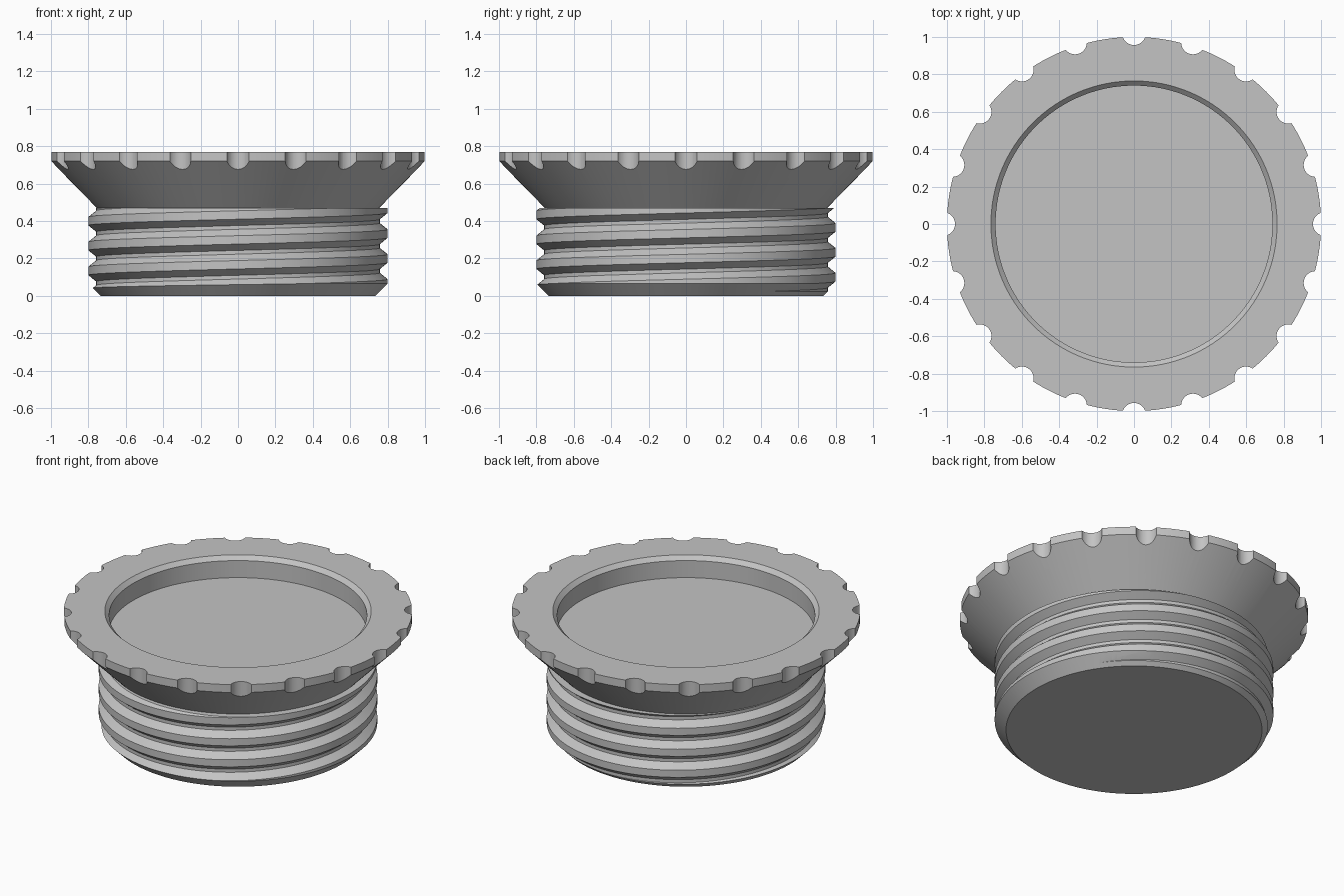
import bpy, bmesh, math
from mathutils import Matrix

cube = bpy.data.objects.get("Cube")
if cube:
    bpy.data.objects.remove(cube, do_unlink=True)

SEGMENTS = 160          # steps around one turn
HEIGHT, SEAT = 0.77, 0.47   # overall height, underside of the flange
ROOT, CREST, PITCH = 0.758, 0.80, 0.133

grey = bpy.data.materials.new("plain_grey")
grey.use_nodes = True
colour = (0.55, 0.55, 0.55, 1)
grey.diffuse_color = colour
grey.node_tree.nodes["Principled BSDF"].inputs["Base Color"].default_value = colour


def to_object(bm, name):
    bmesh.ops.recalc_face_normals(bm, faces=bm.faces)
    mesh = bpy.data.meshes.new(name)
    bm.to_mesh(mesh)
    bm.free()
    obj = bpy.data.objects.new(name, mesh)
    bpy.context.collection.objects.link(obj)
    mesh.materials.append(grey)
    return obj


def lathe(profile, name):
    bm = bmesh.new()
    verts = [bm.verts.new((r, 0, z)) for r, z in profile]
    edges = [bm.edges.new(pair) for pair in zip(verts, verts[1:])]
    bmesh.ops.spin(bm, geom=verts + edges, cent=(0, 0, 0), axis=(0, 0, 1),
                   angle=math.tau, steps=SEGMENTS)
    bmesh.ops.remove_doubles(bm, verts=bm.verts, dist=0.0001)
    return to_object(bm, name)


def apply_boolean(obj, tool, operation):
    tool.hide_render = True
    mod = obj.modifiers.new("cut", 'BOOLEAN')
    mod.operation, mod.solver, mod.object = operation, 'EXACT', tool
    bpy.context.view_layer.update()
    result = obj.evaluated_get(bpy.context.evaluated_depsgraph_get())
    mesh = bpy.data.meshes.new_from_object(result)
    obj.modifiers.clear()
    obj.data = mesh
    bpy.data.objects.remove(tool, do_unlink=True)


def helix(name, turns=7):
    # Each step carries one thread profile; its end meets the start one turn on
    bm = bmesh.new()
    crest, flank = 0.045, 0.034
    shape = [(ROOT, -crest / 2 - flank), (CREST, -crest / 2),
             (CREST, crest / 2), (ROOT, crest / 2 + flank)]
    size = len(shape)
    verts = []
    for step in range(turns * SEGMENTS + 1):
        a = math.tau * step / SEGMENTS
        rise = PITCH * (step / SEGMENTS - 1.5)
        verts += [bm.verts.new((r * math.cos(a), r * math.sin(a), rise + z))
                  for r, z in shape]

    def point(step, j):
        return verts[size * (step + SEGMENTS)] if j == size else verts[size * step + j]

    for s in range((turns - 1) * SEGMENTS):
        for j in range(size):
            bm.faces.new((point(s, j), point(s + 1, j),
                          point(s + 1, j + 1), point(s, j + 1)))
    bmesh.ops.delete(bm, geom=[v for v in bm.verts if not v.link_faces], context='VERTS')
    # Close both ends with fans, well outside the trimmed length
    low, high = bm.verts.new((0, 0, -0.5)), bm.verts.new((0, 0, 1))
    for e in [e for e in bm.edges if e.is_boundary]:
        hub = low if e.verts[0].co.z < SEAT / 2 else high
        bm.faces.new((*e.verts, hub))
    return to_object(bm, name)


# Threaded body: endless thread trimmed by a chamfered envelope
body = helix("threaded_body")
envelope = lathe([(0, 0), (0.735, 0), (0.835, 0.1), (0.835, SEAT), (0, SEAT)], "envelope")
apply_boolean(body, envelope, 'INTERSECT')

# Flange: conical underside, thin rim, recessed top with a chamfered lip
flange = lathe([(0, SEAT), (0.755, SEAT), (1, 0.72), (1, HEIGHT), (0.765, HEIGHT),
                (0.74, 0.745), (0.74, 0.637), (0, 0.637)], "flange")

# Grip notches around the rim
bm = bmesh.new()
for i in range(20):
    place = Matrix.Rotation(math.tau * i / 20, 4, 'Z') @ Matrix.Translation((1.02, 0, 0.75))
    bmesh.ops.create_cone(bm, cap_ends=True, segments=40, radius1=0.063,
                          radius2=0.063, depth=0.3, matrix=place)
apply_boolean(flange, to_object(bm, "notch_cutters"), 'DIFFERENCE')

# Smooth shading with crisp edges
bpy.ops.object.select_all(action='DESELECT')
for obj in (body, flange):
    obj.select_set(True)
    bpy.context.view_layer.objects.active = obj
bpy.ops.object.shade_smooth_by_angle(angle=math.radians(25))
